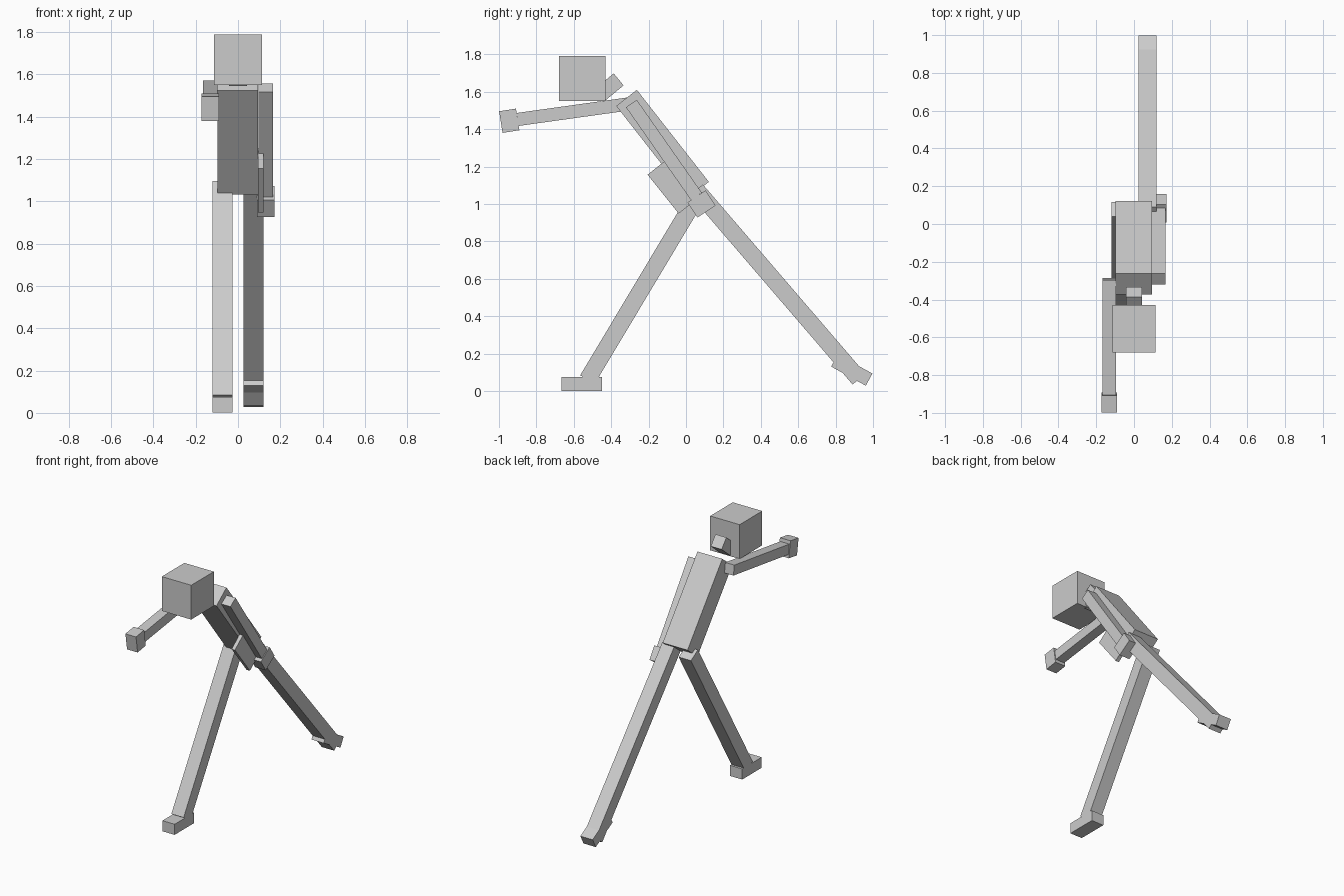
import bpy
from math import atan2
from mathutils import Vector

old = bpy.data.objects.get("Cube")
if old:
    bpy.data.objects.remove(old, do_unlink=True)

grey = bpy.data.materials.new("plain_grey")
grey.use_nodes = True
colour = (0.6, 0.6, 0.6, 1)
grey.diffuse_color = colour
grey.node_tree.nodes["Principled BSDF"].inputs["Base Color"].default_value = colour


def block(name, left, right, start, end, depth):
    """Box running from start to end in the side plane (y, z), spanning left to right in x."""
    a, b = Vector(start), Vector(end)
    middle, along = (a + b) / 2, b - a
    bpy.ops.mesh.primitive_cube_add(size=1, location=((left + right) / 2, middle.x, middle.y))
    part = bpy.context.object
    part.name = part.data.name = name
    part.scale = (right - left, depth, along.length)
    part.rotation_euler.x = atan2(-along.x, along.y)
    part.data.materials.append(grey)
    return part


# Head, neck and torso
block("head", -0.114, 0.114, (-0.555, 1.55), (-0.555, 1.79), 0.25)
block("neck", -0.042, 0.042, (-0.36, 1.666), (-0.468, 1.577), 0.083)
block("torso", -0.097, 0.095, (-0.318, 1.567), (0.067, 1.075), 0.14)

# Arms: shoulder, wrist, fingertip
shoulder = (-0.292, 1.537)
arms = {
    "left": (1, (0.056, 1.04), (0.11, 0.96)),
    "right": (-1, (-0.9, 1.452), (-0.99, 1.438)),
}
for side, (sign, wrist, tip) in arms.items():
    inner, outer = sorted((sign * 0.096, sign * 0.166))
    block(side + "_arm", inner, outer, shoulder, wrist, 0.07)
    inner, outer = sorted((sign * 0.09, sign * 0.172))
    block(side + "_hand", inner, outer, wrist, tip, 0.117)

# Legs: hip, ankle, toe, heel
legs = {
    "left": (1, (0.056, 1.075), (0.925, 0.064), (0.794, 0.163), (0.979, 0.061)),
    "right": (-1, (0.078, 1.072), (-0.527, 0.061), (-0.665, 0.038), (-0.45, 0.038)),
}
for side, (sign, hip, ankle, toe, heel) in legs.items():
    inner, outer = sorted((sign * 0.025, sign * 0.12))
    block(side + "_leg", inner, outer, hip, ankle, 0.09)
    block(side + "_foot", inner, outer, toe, heel, 0.074)

# Flat pouch between the hip and the lowered arm
block("hip_pouch", 0.094, 0.12, (-0.147, 1.203), (0.019, 0.995), 0.149)
